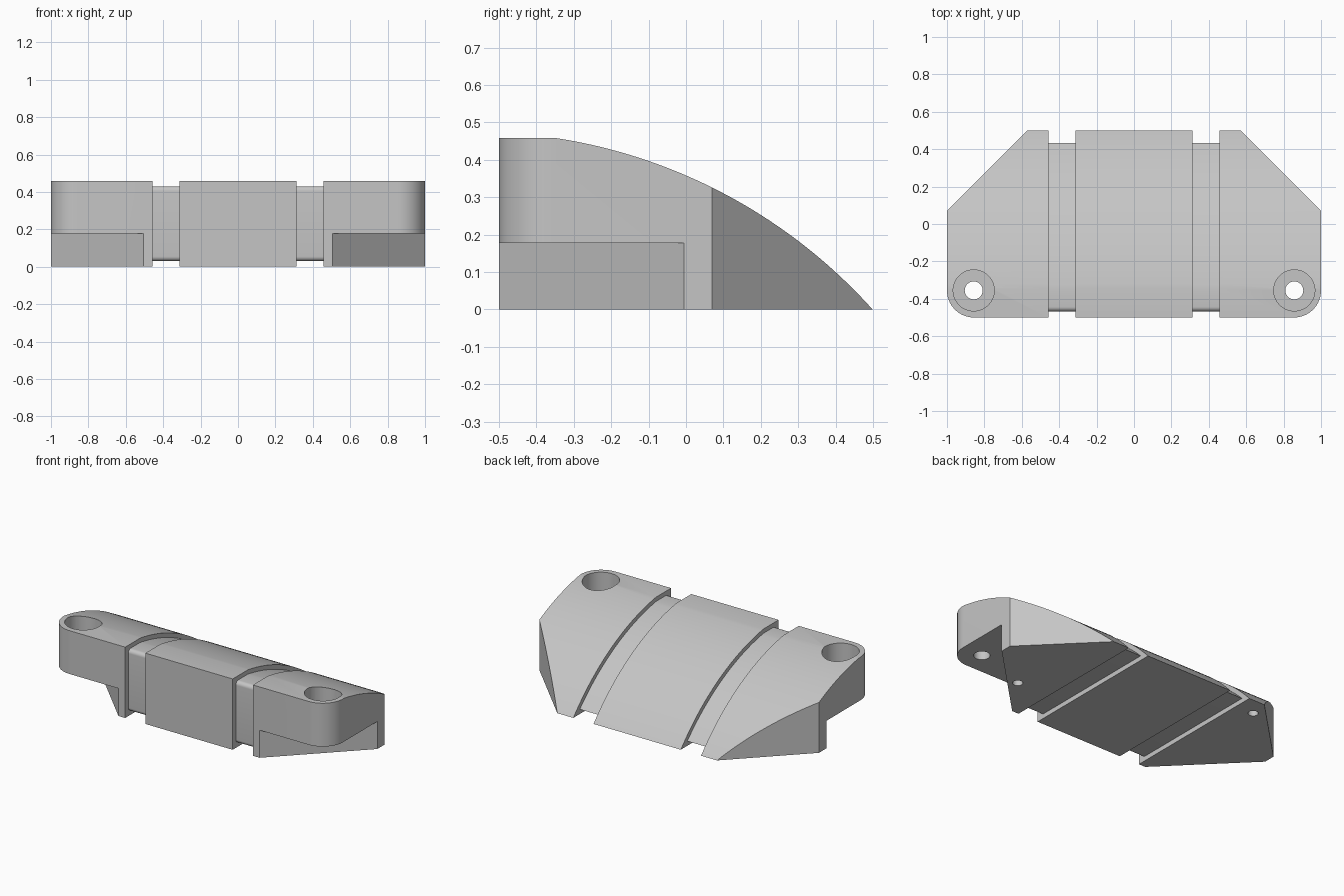
import bpy, bmesh
from math import sin, cos, pi, asin, sqrt
from mathutils import Vector

if "Cube" in bpy.data.objects:
    bpy.data.objects.remove(bpy.data.objects["Cube"], do_unlink=True)

grey = bpy.data.materials.new("light_grey")
grey.use_nodes = True
COLOUR = (0.56, 0.56, 0.56, 1)
grey.diffuse_color = COLOUR
grey.node_tree.nodes["Principled BSDF"].inputs["Base Color"].default_value = COLOUR


def prism(name, points, offset):
    """Extrude a flat loop of 3D points by an offset vector."""
    bm = bmesh.new()
    face = bm.faces.new([bm.verts.new(p) for p in points])
    side = bmesh.ops.extrude_face_region(bm, geom=[face])
    top = [g for g in side["geom"] if isinstance(g, bmesh.types.BMVert)]
    bmesh.ops.translate(bm, vec=Vector(offset), verts=top)
    bmesh.ops.recalc_face_normals(bm, faces=bm.faces)
    mesh = bpy.data.meshes.new(name)
    bm.to_mesh(mesh)
    bm.free()
    mesh.materials.append(grey)
    obj = bpy.data.objects.new(name, mesh)
    bpy.context.collection.objects.link(obj)
    return obj


def arc(cx, cy, r, a0, a1, n):
    return [(cx + r * cos(a0 + (a1 - a0) * i / n),
             cy + r * sin(a0 + (a1 - a0) * i / n)) for i in range(n + 1)]


def cylinder(name, x, y, r, z0, z1):
    pts = arc(x, y, r, 0, 2 * pi, 48)[:-1]
    return prism(name, [(px, py, z0) for px, py in pts], (0, 0, z1 - z0))


def combine(target, tool, operation):
    """Apply a boolean and discard the tool."""
    mod = target.modifiers.new("cut", "BOOLEAN")
    mod.operation, mod.solver, mod.object = operation, "EXACT", tool
    bpy.context.view_layer.objects.active = target
    bpy.ops.object.modifier_apply(modifier=mod.name)
    bpy.data.objects.remove(tool, do_unlink=True)


def side_profile(front, bottom, top, radius, fillet):
    """Flat top running into a long curved back; (y, z) points."""
    cy, cz = -0.566, -0.956
    start, end = asin((top - cz) / radius), asin((bottom - cz) / radius)
    pts = arc(cy, cz, radius, start, end, 40)
    if fillet:
        pts += arc(front + fillet, bottom + fillet, fillet, 1.5 * pi, pi, 8)
        pts += arc(front + fillet, top - fillet, fillet, pi, pi / 2, 8)
    else:
        pts += [(front, bottom), (front, top)]
    return pts


def slab(name, profile, x0, x1):
    return prism(name, [(x0, y, z) for y, z in profile], (x1 - x0, 0, 0))


# Main body: curved side profile trimmed by the plan outline
body = slab("mounting_block", side_profile(-0.5, 0, 0.458, 1.431, 0), -1.1, 1.1)
half = arc(0.855, -0.355, 0.145, -pi / 2, 0, 16) + [(1, 0.07), (0.55, 0.52)]
outline = half + [(-x, y) for x, y in reversed(half)]
combine(body, prism("plan", [(x, y, -0.1) for x, y in outline], (0, 0, 1)), "INTERSECT")

for s in (-1, 1):
    # Shallow strap groove running all the way round
    lo, hi = sorted((s * 0.312, s * 0.457))
    box = [(-0.7, -0.2), (0.7, -0.2), (0.7, 0.7), (-0.7, 0.7)]
    ring = slab("groove_cutter", box, lo, hi)
    core = slab("groove_core", side_profile(-0.468, 0.03, 0.43, 1.403, 0.025),
                lo - 0.1, hi + 0.1)
    combine(ring, core, "DIFFERENCE")
    combine(body, ring, "DIFFERENCE")

    # Diagonal notch under the front corner
    tri = [(0.405, -0.6), (1.1, -0.6), (1.1, 0.095)]
    combine(body, prism("notch_cutter", [(s * x, y, -0.1) for x, y in tri],
                        (0, 0, 0.278)), "DIFFERENCE")

    # Screw hole with a counterbore
    combine(body, cylinder("hole_cutter", s * 0.857, -0.355, 0.048, -0.1, 0.6), "DIFFERENCE")
    combine(body, cylinder("bore_cutter", s * 0.857, -0.355, 0.11, 0.27, 0.6), "DIFFERENCE")

# Blind locating holes in the underside
for x, y in ((0.69, -0.23), (-0.585, 0.38)):
    combine(body, cylinder("pin_cutter", x, y, 0.03, -0.1, 0.06), "DIFFERENCE")

# Smooth curves, crisp edges
bpy.ops.object.select_all(action="DESELECT")
body.select_set(True)
bpy.context.view_layer.objects.active = body
bpy.ops.object.shade_smooth_by_angle(angle=0.5)
